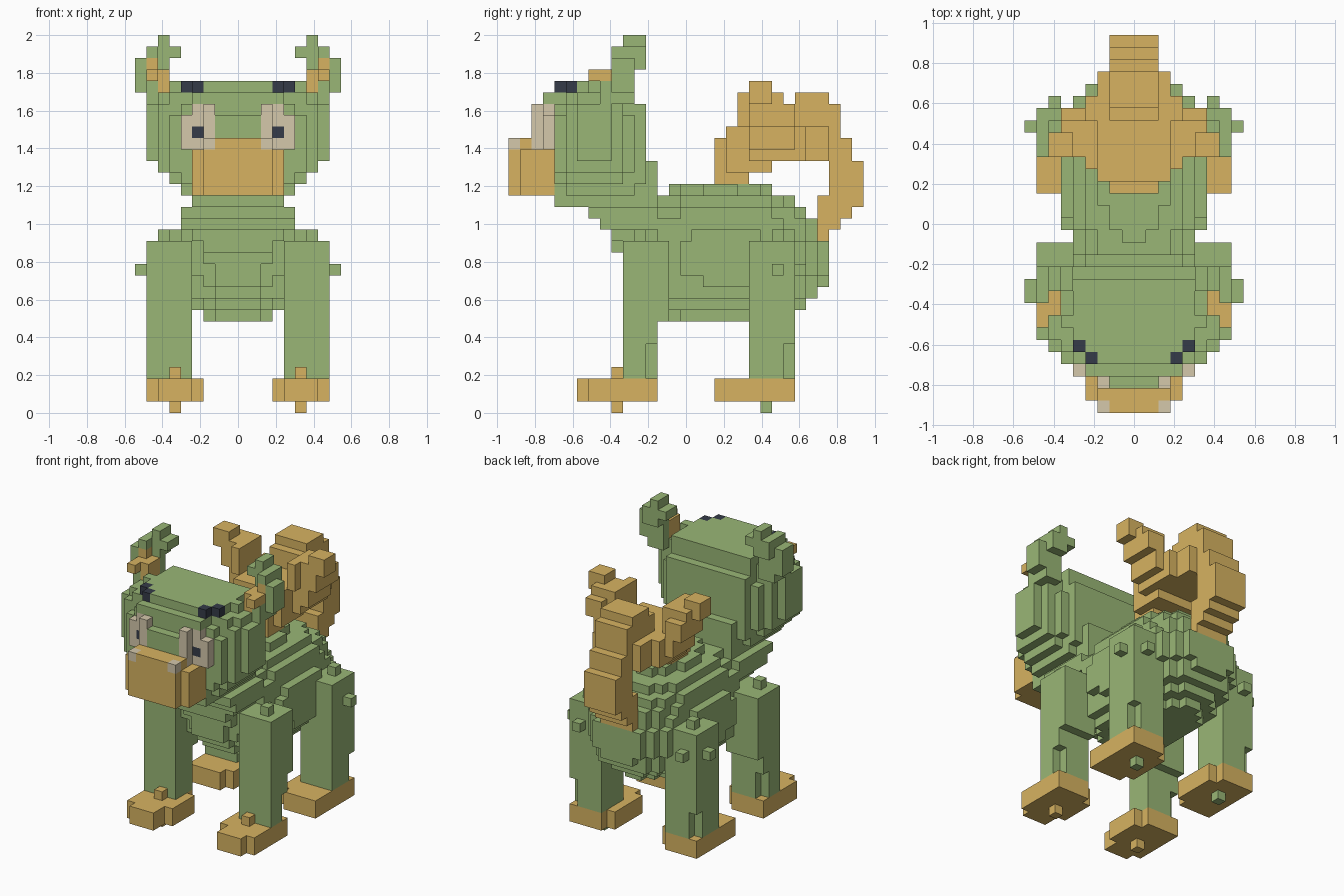
import bpy, bmesh
from mathutils import Vector

cube = bpy.data.objects.get("Cube")
if cube:
    bpy.data.objects.remove(cube, do_unlink=True)

U = 2 / 33          # edge of one block
cells = {}          # block position -> part name
part_colour = {}


def material(name, rgb):
    m = bpy.data.materials.new(name)
    m.use_nodes = True
    m.diffuse_color = (*rgb, 1)
    m.node_tree.nodes["Principled BSDF"].inputs["Base Color"].default_value = (*rgb, 1)
    m.node_tree.nodes["Principled BSDF"].inputs["Roughness"].default_value = 0.9
    return m


GREEN = material("leaf green", (0.32, 0.47, 0.18))
TAN = material("golden tan", (0.68, 0.45, 0.12))
CREAM = material("pale cream", (0.66, 0.58, 0.41))
DARK = material("dark slate", (0.035, 0.044, 0.065))


def put(part, colour, i, j, k):
    """One block and its mirror image."""
    part_colour[part] = colour
    cells[(i, j, k)] = part
    cells[(-1 - i, j, k)] = part


def box(part, colour, x, y, z):
    """Mirrored box of blocks; each range is (start, end)."""
    for i in range(*x):
        for j in range(*y):
            for k in range(*z):
                put(part, colour, i, j, k)


# Rounded body, its back leaning slightly forward
for i in range(6):
    for j in range(10, 28):
        for k in range(8, 20):
            centre = 18.6 - 0.1 * max(0, k - 13)
            dx, dy = (i + .5) / 5.9, abs(j - centre) / 9.2
            dz = abs(k - 13.1) / (6.4 if k > 13 else 5.9)
            if dx ** 2.2 + dy ** 2.5 + dz ** 2.2 <= 1:
                put("body", GREEN, i, j, k)

# Chest and neck, stepping forward as it rises
for k, width, front in zip(range(12, 22), (1, 2, 3, 4, 5, 5, 4, 4, 4, 4),
                           (10, 10, 9, 9, 8, 7, 6, 6, 6, 6)):
    box("neck", GREEN, (0, width), (front, 13), (k, k + 1))

# Rounded head, narrowing toward the chin and brow
for k in range(18, 29):
    for j in range(4, 11):
        bulge = 1 - abs((j - 7) / 3.6) ** 3 - abs((k - 23) / 5.8) ** 3
        w = int(8.5 * max(0, bulge) ** (1 / 3))
        box("head", GREEN, (0, min(k - 14, max(w, min(j, 5)))), (j, j + 1), (k, k + 1))
box("head", GREEN, (0, 5), (11, 12), (20, 27))
box("head", GREEN, (0, 3), (2, 4), (23, 26))
box("head", GREEN, (0, 4), (3, 4), (26, 28))

# Muzzle, nostrils, eyes and brows
box("muzzle", TAN, (0, 3), (0, 4), (19, 24))
box("muzzle", TAN, (3, 4), (1, 4), (19, 23))
box("nostrils", CREAM, (2, 3), (0, 1), (23, 24))
box("eyes", CREAM, (2, 3), (2, 4), (23, 27))
box("eyes", CREAM, (3, 4), (3, 4), (23, 27))
box("eyes", CREAM, (4, 5), (3, 4), (23, 26))
box("pupils", DARK, (3, 4), (3, 4), (24, 25))
box("brows", DARK, (3, 4), (4, 5), (28, 29))
box("brows", DARK, (4, 5), (5, 6), (28, 29))

# Curled ears with tan insides
box("ears", GREEN, (8, 9), (9, 11), (28, 31))
box("ears", GREEN, (6, 8), (10, 11), (27, 30))
box("ears", GREEN, (7, 8), (8, 10), (27, 29))
box("ears", GREEN, (7, 8), (9, 12), (30, 32))
box("ears", GREEN, (6, 7), (10, 12), (30, 33))
box("ears", GREEN, (5, 6), (10, 12), (31, 32))
box("inner_ears", TAN, (6, 7), (8, 10), (28, 30))
box("inner_ears", TAN, (7, 8), (7, 10), (29, 30))
box("inner_ears", TAN, (7, 8), (9, 10), (30, 31))

# Legs, feet and small joint studs
for name, y0, y1, toe in (("front", 10, 13, 7), ("hind", 21, 25, 18)):
    leg, foot = name + "_legs", name + "_feet"
    box(leg, GREEN, (4, 7), (y0, y1), (3, 6))
    box(leg, GREEN, (7, 8), (y0, y1 - 1), (3, 6))
    box(leg, GREEN, (4, 8), (y0, y1), (6, 15))
    box(leg, GREEN, (6, 7), (y1 - 2, y1 - 1), (15, 16))
    box(foot, TAN, (4, 8), (toe, y1), (1, 3))
    box(foot, TAN, (3, 4), (toe + 1, y1 - 1), (1, 3))
box("front_legs", GREEN, (4, 8), (13, 14), (8, 15))
box("front_feet", TAN, (4, 7), (6, 7), (1, 3))
box("front_feet", TAN, (5, 6), (9, 10), (3, 4))
box("front_feet", TAN, (5, 6), (9, 10), (0, 1))
box("hind_legs", GREEN, (5, 6), (22, 23), (0, 1))
box("hind_legs", GREEN, (8, 9), (23, 24), (12, 13))
box("hind_legs", GREEN, (6, 7), (25, 26), (12, 13))

# Tail: rising column, bridge over the back and forward curl
for z, y in (((15, 16), (27, 28)), ((16, 17), (27, 29)), ((17, 18), (27, 30)),
             ((18, 19), (27, 31)), ((19, 22), (28, 31)), ((22, 24), (18, 30)),
             ((24, 25), (19, 29)), ((25, 27), (24, 29)), ((27, 28), (25, 28))):
    box("tail", TAN, (0, 2), y, z)
box("tail", TAN, (2, 3), (19, 28), (22, 25))
box("tail", TAN, (3, 4), (21, 26), (22, 25))
box("tail", TAN, (0, 2), (18, 21), (20, 22))
box("tail", TAN, (2, 3), (19, 21), (21, 22))
box("tail", TAN, (0, 3), (21, 23), (21, 22))

# Tail tufts flaring out to each side
for x, y, z in (((4, 5), (21, 25), (23, 26)), ((3, 4), (20, 24), (25, 28)),
                ((4, 6), (21, 25), (25, 27)), ((4, 6), (21, 24), (27, 28)),
                ((6, 7), (21, 23), (27, 29)), ((5, 6), (21, 23), (28, 29))):
    box("tail_tufts", TAN, x, y, z)

# Turn each part's exposed block sides into a mesh
AXES = [Vector(v) for v in ((1, 0, 0), (0, 1, 0), (0, 0, 1))]
for part, colour in part_colour.items():
    bm = bmesh.new()
    corners = {}

    def corner(p):
        key = tuple(round(v) for v in p)
        if key not in corners:
            corners[key] = bm.verts.new((key[0] * U, (key[1] - 15.5) * U, key[2] * U))
        return corners[key]

    for cell, owner in cells.items():
        if owner != part:
            continue
        for a in range(3):
            n, s, t = AXES[a], AXES[a - 2], AXES[a - 1]
            for side in (0, 1):
                step = n if side else -n
                if tuple(round(v) for v in Vector(cell) + step) in cells:
                    continue
                o = Vector(cell) + n * side
                loop = [o, o + s, o + s + t, o + t]
                if not side:
                    loop.reverse()
                bm.faces.new([corner(p) for p in loop])
    mesh = bpy.data.meshes.new(part)
    bm.to_mesh(mesh)
    bm.free()
    mesh.materials.append(colour)
    bpy.context.collection.objects.link(bpy.data.objects.new(part, mesh))
